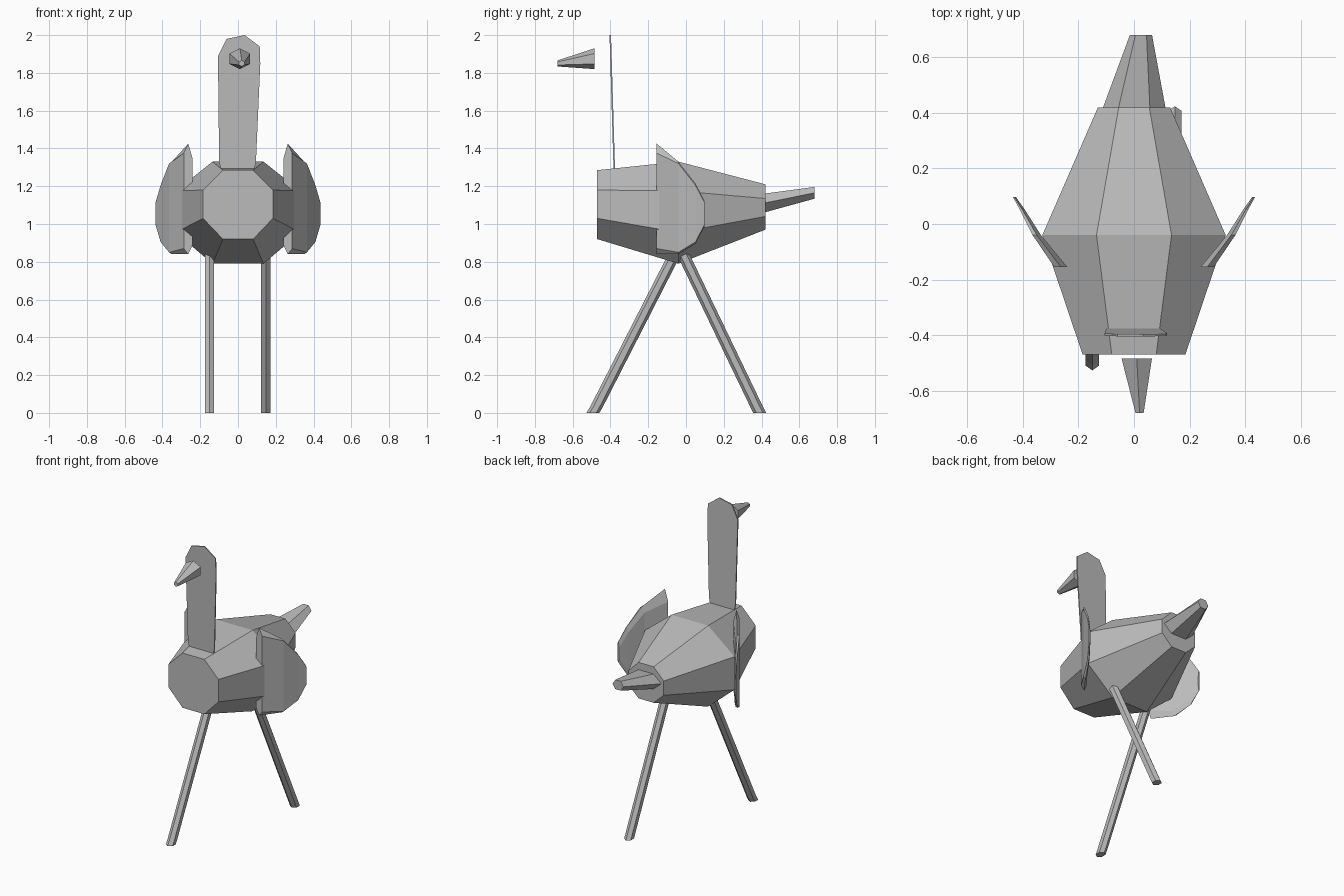
import bpy, bmesh
from math import cos, sin, pi, radians
from mathutils import Vector

if "Cube" in bpy.data.objects:
    bpy.data.objects.remove(bpy.data.objects["Cube"], do_unlink=True)

grey = bpy.data.materials.new("plain grey")
grey.use_nodes = True
colour = (0.5, 0.5, 0.5, 1)
grey.diffuse_color = colour
grey.node_tree.nodes["Principled BSDF"].inputs["Base Color"].default_value = colour


def loft(name, rings):
    """Closed flat-shaded solid through rings of equal point count."""
    bm = bmesh.new()
    loops = [[bm.verts.new(p) for p in ring] for ring in rings]
    for a, b in zip(loops, loops[1:]):
        for i in range(len(a)):
            j = (i + 1) % len(a)
            bm.faces.new((a[i], a[j], b[j], b[i]))
    bm.faces.new(loops[0])
    bm.faces.new(loops[-1])
    bmesh.ops.recalc_face_normals(bm, faces=bm.faces)
    mesh = bpy.data.meshes.new(name)
    bm.to_mesh(mesh)
    bm.free()
    mesh.materials.append(grey)
    obj = bpy.data.objects.new(name, mesh)
    bpy.context.collection.objects.link(obj)
    return obj


def hexagon(centre, u, v, phase=0):
    """Six points around centre, spanned by the half axes u and v."""
    angles = [radians(phase) + i * pi / 3 for i in range(6)]
    return [Vector(centre) + cos(a) * Vector(u) + sin(a) * Vector(v) for a in angles]


def octagon(y, side, corner, bottom, low, high, top):
    half = [(corner, bottom), (side, low), (side, high), (corner, top)]
    return [(x, y, z) for x, z in half] + [(-x, y, z) for x, z in reversed(half)]


# Faceted body, widest in the middle
loft("body", [
    octagon(-0.47, 0.185, 0.08, 0.92, 1.03, 1.18, 1.285),
    octagon(-0.04, 0.33, 0.135, 0.79, 0.955, 1.175, 1.33),
    octagon(0.42, 0.13, 0.055, 0.97, 1.04, 1.135, 1.21),
])

# Tapered tail
loft("tail", [
    hexagon((0, 0.41, 1.11), (0.115, 0, 0), (0, 0, 0.058)),
    hexagon((0.025, 0.68, 1.165), (0.04, 0, 0), (0, 0, 0.036)),
])

# Flat upright neck with rounded head end
outline = [(-0.085, 1.26), (0.08, 1.26), (0.095, 1.33), (0.118, 1.85), (0.115, 1.94),
           (0.035, 2.0), (-0.06, 1.98), (-0.106, 1.89), (-0.1, 1.33)]
loft("neck", [[(x, -0.38 - 0.03 * (z - 1.3) + side, z) for x, z in outline]
              for side in (-0.004, 0.004)])

# Pointed beak
loft("beak", [
    hexagon((0.01, -0.485, 1.875), (0.063, 0, 0), (0, 0, 0.055), 30),
    hexagon((0.02, -0.68, 1.85), (0.017, 0, 0), (0, 0, 0.016), 30),
])

# Curved thin wings: y, inner x, outer x, bottom z, top z
stations = [(-0.155, 0.24, 0.287, 0.86, 1.385), (-0.04, 0.335, 0.365, 0.84, 1.33),
            (0.05, 0.392, 0.41, 0.895, 1.215), (0.097, 0.425, 0.436, 0.985, 1.125)]
for side, word in ((1, "left"), (-1, "right")):
    rings = []
    for i, (y, inner, outer, low, high) in enumerate(stations):
        tip = 0.04 if i == 0 else 0
        mid = (inner + outer) / 2
        rings.append([(side * x, y, z) for x, z in (
            (inner, low + 0.03), (mid, low - tip / 2), (outer, low + 0.01),
            (outer, high - 0.01), (mid, high + tip), (inner, high - 0.04))])
    loft(word + "_wing", rings)

# Striding legs with short vertical feet
for x, hip, foot, word in ((-0.15, -0.055, -0.475, "right"), (0.147, -0.02, 0.375, "left")):
    toe = foot + (-0.018 if foot < 0 else 0.015)
    loft(word + "_leg", [
        hexagon((px, py, pz), (0.028, 0, 0), (0, 0.034, 0), 30)
        for px, py, pz in ((x, hip, 0.85), (x, foot, 0.03), (x, toe, 0))])
